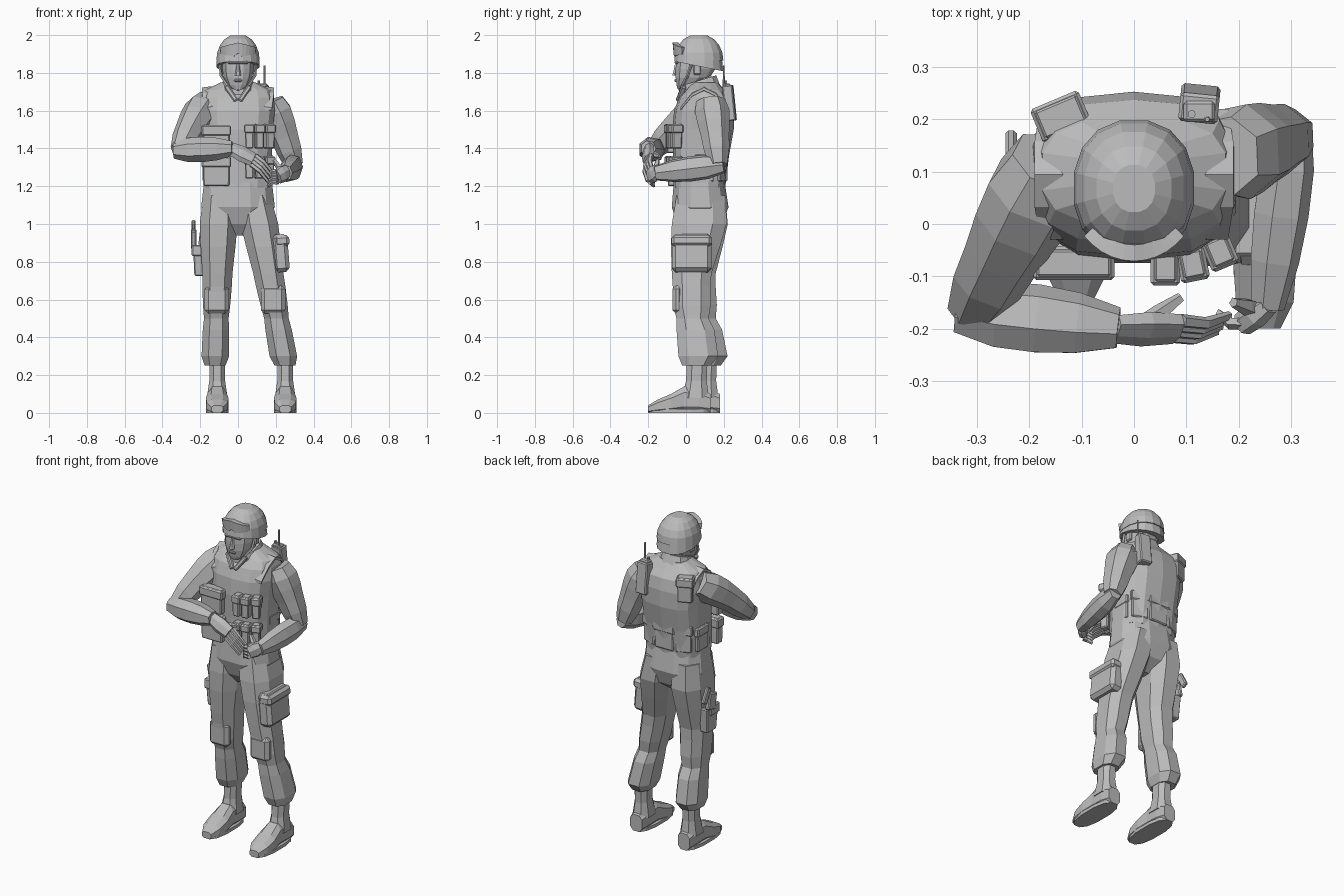
import bpy, bmesh
from math import sin, cos, pi, copysign
from mathutils import Vector, Euler

cube = bpy.data.objects.get("Cube")
if cube:
    bpy.data.objects.remove(cube)

SHADE = (.5, .5, .5, 1)
grey = bpy.data.materials.new("plain grey")
grey.use_nodes = True
grey.diffuse_color = SHADE
grey.node_tree.nodes["Principled BSDF"].inputs["Base Color"].default_value = SHADE


def finish(name, bm):
    bmesh.ops.recalc_face_normals(bm, faces=bm.faces[:])
    mesh = bpy.data.meshes.new(name)
    bm.to_mesh(mesh)
    bm.free()
    mesh.materials.append(grey)
    obj = bpy.data.objects.new(name, mesh)
    bpy.context.collection.objects.link(obj)


def bridge(bm, loops):
    """Join successive vertex loops and close both ends."""
    for first, second in zip(loops, loops[1:]):
        for i in range(len(first)):
            bm.faces.new((first[i - 1], first[i], second[i], second[i - 1]))
    bm.faces.new(loops[0])
    bm.faces.new(loops[-1])


def loft(name, rings, axes, sides, square):
    """Skin rings of (centre, half width, half depth) lying on the two axes."""
    u, v = axes
    bm = bmesh.new()
    loops = []
    for centre, width, depth in rings:
        loop = []
        for s in range(sides):
            angle = 2 * pi * (s + .5) / sides
            c, d = [copysign((abs(f) / cos(pi / sides)) ** square, f)
                    for f in (cos(angle), sin(angle))]
            loop.append(bm.verts.new(centre + u * c * width + v * d * depth))
        loops.append(loop)
    bridge(bm, loops)
    finish(name, bm)


def column(name, rows, x=0, sides=8, square=.8, tilt=0):
    """Upright form from rows of (z, y, half width, half depth)."""
    rings = [(Vector((x, y, z)), width, depth) for z, y, width, depth in rows]
    loft(name, rings, (Vector((1, 0, 0)), Vector((0, 1, tilt))), sides, square)


def limb(name, start, end, radii, flat=1, bow=(0, 0, 0), up=(0, 0, 1), sides=7):
    """Tapering form between two points, bulging by bow at its middle."""
    start, end, bow = Vector(start), Vector(end), Vector(bow)
    along = (end - start).normalized()
    u = along.cross(Vector(up)).normalized()
    steps = len(radii) - 1
    rings = [(start.lerp(end, i / steps) + bow * sin(pi * i / steps), r, r * flat)
             for i, r in enumerate(radii)]
    loft(name, rings, (u, u.cross(along)), sides, .9)


def box(name, loc, size, lean=0, roll=0, turn=0, bevel=.006, taper=1):
    """Chamfered block; taper scales its lower end."""
    bm = bmesh.new()
    bmesh.ops.create_cube(bm, size=1)
    for vert in bm.verts:
        k = taper if vert.co.z < 0 else 1
        vert.co = Vector((vert.co.x * size[0] * k, vert.co.y * size[1] * k, vert.co.z * size[2]))
    bmesh.ops.bevel(bm, geom=bm.edges[:], offset=bevel, segments=1, affect='EDGES')
    bm.transform(Euler((lean, roll, turn)).to_matrix().to_4x4())
    bmesh.ops.translate(bm, verts=bm.verts[:], vec=loc)
    finish(name, bm)


def pouch(name, loc, size, turn=0):
    """Pocket with an overlapping lid on its upper part."""
    width, depth, height = size
    lid = Vector(loc) + Vector((0, 0, height * .3))
    box(name, loc, size, turn=turn, taper=.95)
    box(name + "_flap", lid, (width + .01, depth + .01, height * .35), turn=turn)


def leg(side, hip, cuff, drift):
    """Trouser leg, knee pad and boot; drift carries the lower leg back."""
    def place(z):
        fall = (1.1 - z) / .8
        return hip + (cuff - hip) * fall, drift * fall

    rings = []
    for z, y, width, depth in ((1.15, .08, .085, .13), (1, .07, .1, .145), (.88, .05, .092, .13),
                               (.74, .03, .08, .105), (.67, .03, .078, .1), (.57, .03, .072, .1),
                               (.5, .035, .065, .085), (.44, .05, .07, .1), (.3, .065, .073, .105),
                               (.25, .055, .055, .075)):
        x, back = place(z)
        rings.append((Vector((x, y + back, z)), width, depth))
    loft(side + "_trouser_leg", rings, (Vector((1, 0, 0)), Vector((0, 1, 0))), 8, .8)

    x, back = place(.6)
    box(side + "_knee_pad", (x, back - .045, .6), (.13, .055, .15), bevel=.02)

    x, back = cuff + .01, drift
    column(side + "_boot_shaft", [(z, y + back, r, r * 1.3) for z, y, r in
                                  ((.3, .06, .042), (.17, .055, .042), (.08, .05, .055))], x)
    rings = [(Vector((x, y + back, high)), width, high) for y, width, high in
             ((.13, .04, .05), (.07, .05, .065), (-.01, .05, .07),
              (-.08, .06, .05), (-.15, .055, .035), (-.2, .03, .02))]
    loft(side + "_boot_foot", rings, (Vector((1, 0, 0)), Vector((0, 0, 1))), 8, .7)
    column(side + "_boot_sole", [(z, back - .035, .06, .165) for z in (0, .02)], x, sides=12)


def arm(side, shoulder, elbow, wrist, bow, up, slim):
    """Sleeve in two parts, overlapping at the elbow."""
    shoulder, elbow, wrist = Vector(shoulder), Vector(elbow), Vector(wrist)
    limb(side + "_upper_arm", shoulder, elbow, (.07, .085, .08, .07, .063, .045), bow=bow, up=up)
    heel = elbow + (elbow - wrist).normalized() * .03
    radii = [r * slim for r in (.04, .06, .062, .055, .037)]
    limb(side + "_forearm", heel, wrist, radii, flat=1 / slim)


def hand(side, wrist, knuckles, tips, thumb, spread):
    """Palm, thumb and four fingers fanned along the spread direction."""
    wrist, knuckles, tips, spread = map(Vector, (wrist, knuckles, tips, spread))
    limb(side + "_palm", wrist, knuckles, (.034, .042, .036), flat=.6, up=spread.cross(knuckles - wrist))
    limb(side + "_thumb", wrist.lerp(knuckles, .4), thumb, (.016, .014, .008), sides=5)
    for i in range(4):
        shift = spread * (i - 1.5)
        limb(side + "_finger", knuckles + shift, tips + shift, (.011, .01, .007),
             bow=(0, -.01, .01), sides=5)


# trousers and boots
column("pelvis", ((.94, .06, .05, .06), (1, .075, .15, .12), (1.09, .075, .195, .15),
                  (1.22, .07, .18, .135)), sides=12)
leg("right", -.1, -.12, .05)
leg("left", .095, .24, 0)

# torso and armoured vest
column("vest", ((1.19, .07, .18, .135), (1.36, .08, .18, .145), (1.5, .09, .185, .16),
                (1.6, .095, .195, .155), (1.67, .1, .19, .135), (1.71, .1, .175, .1),
                (1.75, .1, .09, .07)), sides=14, square=.7)
column("collar", ((1.69, .08, .1, .105), (1.76, .07, .075, .09)), sides=12, tilt=.3)
column("neck", ((1.7, .08, .06, .07), (1.83, .06, .06, .065)))
for s in (-1, 1):
    box("collar_lapel", (s * .035, -.025, 1.69), (.025, .03, .1), lean=-.3, roll=s * .6)
    limb("shoulder_strap", (s * .14, -.03, 1.61), (s * .14, .22, 1.61), (.04, .05, .05, .05, .04),
         flat=.25, bow=(0, 0, .105), sides=6)
    pouch("side_pouch", (s * .165 - .005, .1, 1.3), (.035, .1, .15))
    pouch("back_pouch", (s * .11, .175, 1.31), (.1, .05, .17), turn=s * -.35)

# vest pockets
pouch("back_pouch", (0, .195, 1.31), (.13, .05, .17))
pouch("map_pouch", (-.115, -.075, 1.45), (.145, .055, .15))
pouch("lower_map_pouch", (-.115, -.07, 1.28), (.145, .055, .16))
for i in range(3):
    x, y = .06 + i * .052, -.085 + i * i * .008
    pouch("magazine_pouch", (x, y, 1.465), (.046, .055, .13), turn=i * .2)
    pouch("lower_pouch", (x, y, 1.3), (.046, .05, .12), turn=i * .2)
pouch("shoulder_pouch", (-.14, .205, 1.63), (.09, .06, .15), turn=.4)

# radio with antenna
box("radio", (.125, .23, 1.64), (.075, .055, .19), lean=.1, turn=-.1)
box("radio_top", (.125, .215, 1.735), (.06, .04, .02))
limb("radio_knob", (.11, .21, 1.73), (.11, .21, 1.76), (.007, .007), up=(0, 1, 0))
limb("antenna", (.14, .2, 1.7), (.14, .2, 1.84), (.006, .004), up=(0, 1, 0))

# head
column("head", ((1.715, -.015, .03, .03), (1.735, .01, .055, .06), (1.775, .035, .075, .09),
                (1.82, .05, .083, .105), (1.93, .06, .083, .105)), sides=12)
column("nose", ((1.785, -.055, .016, .018), (1.8, -.05, .014, .018), (1.845, -.045, .008, .014)))
box("mouth", (0, -.055, 1.76), (.04, .014, .014), bevel=.004)
box("brow", (0, -.05, 1.855), (.11, .02, .016))
for s in (-1, 1):
    box("ear", (s * .085, .06, 1.82), (.016, .04, .06))
    limb("chin_strap", (s * .095, .03, 1.85), (0, -.035, 1.71), (.006, .006, .006, .006),
         bow=(s * .03, 0, -.02), sides=4)

# helmet, domed by rule over a rim that dips at the back
column("helmet_rim", ((1.835, .068, .115, .13), (1.9, .068, .108, .122)),
       sides=16, square=.9, tilt=-.2)
dome = [i * pi / 10 for i in range(5)]
column("helmet_dome", [(1.865 + .14 * sin(a), .068, .115 * cos(a) ** .9, .13 * cos(a) ** .9)
                       for a in dome], sides=16, square=.9)

# goggles wrapped round the helmet brow
bm = bmesh.new()
loops = []
for i in range(-5, 6):
    angle = i * .17
    low = 1.885 + (.02 if i == 0 else abs(i) * .003)
    high = 1.96 - abs(i) * .005
    loops.append([bm.verts.new((r * sin(angle) * .9, .07 - r * cos(angle), z))
                  for r, z in ((.1, low), (.136, low), (.141, high), (.11, high))])
bridge(bm, loops)
finish("goggles", bm)

# arms and hands
arm("right", (-.16, .12, 1.64), (-.31, -.17, 1.39), (-.03, -.2, 1.4), (0, 0, .02), (0, 0, 1), 1)
arm("left", (.17, .13, 1.65), (.3, .17, 1.31), (.255, -.16, 1.27), (0, 0, .02), (0, 1, 0), .8)
hand("right", (-.04, -.2, 1.4), (.08, -.2, 1.34), (.17, -.19, 1.25), (.09, -.14, 1.36), (.008, .01, .016))
hand("left", (.26, -.15, 1.28), (.21, -.19, 1.25), (.16, -.17, 1.23), (.19, -.15, 1.34), (0, 0, .019))

# thigh pocket and holstered sidearm
box("thigh_pocket", (.225, .03, .845), (.085, .21, .2), roll=-.08, bevel=.02)
box("pocket_flap", (.232, .03, .91), (.08, .215, .06), roll=-.08, bevel=.015)
box("holster", (-.205, .075, .8), (.065, .11, .15), taper=.8)
box("holster_flap", (-.215, .06, .86), (.06, .09, .06))
box("pistol_slide", (-.235, .09, .92), (.028, .07, .1), lean=.2)
box("pistol_grip", (-.235, .14, .97), (.022, .04, .1), lean=.5)
box("holster_strap", (-.19, .06, 1), (.014, .04, .22), roll=.12, bevel=.003)
